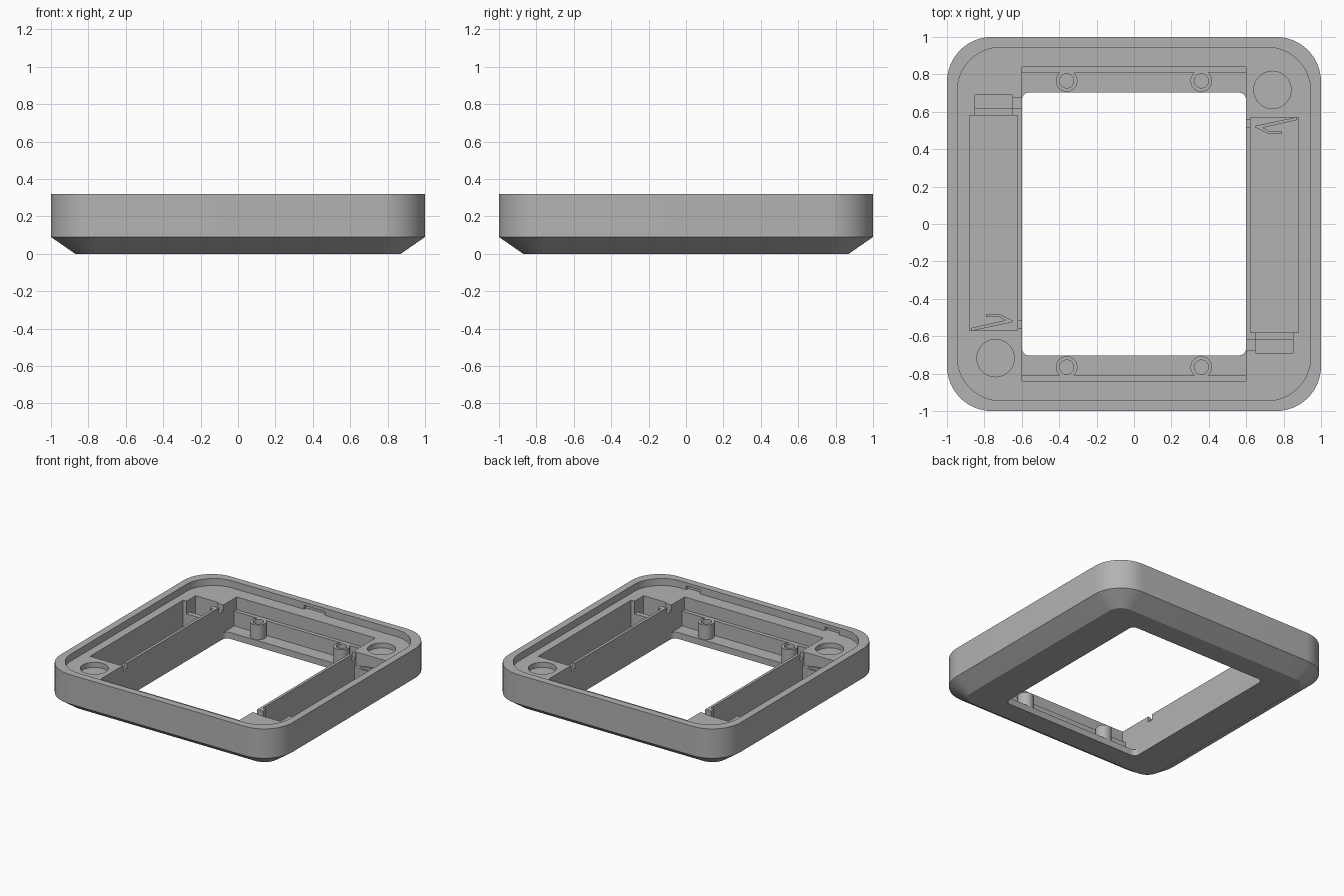
import bpy
import bmesh
import math

if "Cube" in bpy.data.objects:
    bpy.data.objects.remove(bpy.data.objects["Cube"], do_unlink=True)

grey = bpy.data.materials.new("plain grey")
grey.use_nodes = True
colour = (0.45, 0.45, 0.45, 1)
grey.diffuse_color = colour
grey.node_tree.nodes["Principled BSDF"].inputs["Base Color"].default_value = colour

FLOOR, STEP, LEDGE, TOP = 0.05, 0.165, 0.265, 0.32
OVER = 0.4  # cutters reach above the rim


def rounded(hx, hy, r, n=14):
    """Outline of a rounded rectangle centred on the origin."""
    pts = []
    for k, (sx, sy) in enumerate(((1, 1), (-1, 1), (-1, -1), (1, -1))):
        for i in range(n + 1):
            a = math.pi / 2 * (k + i / n)
            pts.append((sx * (hx - r) + r * math.cos(a), sy * (hy - r) + r * math.sin(a)))
    return pts


def circle(x, y, r, n=40):
    return [(x + r * math.cos(math.tau * i / n), y + r * math.sin(math.tau * i / n)) for i in range(n)]


def rect(x0, x1, y0, y1):
    return [(x0, y0), (x1, y0), (x1, y1), (x0, y1)]


def loft(name, rings):
    """Solid through a list of (outline, z) rings."""
    bm = bmesh.new()
    loops = [[bm.verts.new((x, y, z)) for x, y in pts] for pts, z in rings]
    for a, b in zip(loops, loops[1:]):
        for i in range(len(a)):
            j = (i + 1) % len(a)
            bm.faces.new((a[i], a[j], b[j], b[i]))
    bm.faces.new(loops[0][::-1])
    bm.faces.new(loops[-1])
    bmesh.ops.recalc_face_normals(bm, faces=bm.faces)
    mesh = bpy.data.meshes.new(name)
    bm.to_mesh(mesh)
    bm.free()
    mesh.materials.append(grey)
    ob = bpy.data.objects.new(name, mesh)
    bpy.context.collection.objects.link(ob)
    return ob


def combine(pts, z0, z1, operation="DIFFERENCE"):
    """Cut a prism from the frame, or add one to it."""
    tool = loft("tool", [(pts, z0), (pts, z1)])
    mod = frame.modifiers.new("combine", "BOOLEAN")
    mod.operation = operation
    mod.solver = "EXACT"
    mod.object = tool
    bpy.context.view_layer.objects.active = frame
    bpy.ops.object.modifier_apply(modifier=mod.name)
    bpy.data.objects.remove(tool, do_unlink=True)


def turned(pts, s):
    """Half turn about the centre when s is -1."""
    return [(s * x, s * y) for x, y in pts]


# Outer shell with a chamfered underside
frame = loft("frame", [(rounded(0.87, 0.87, 0.11), 0),
                       (rounded(1, 1, 0.24), 0.09),
                       (rounded(1, 1, 0.24), TOP)])

# Lid recess, stepped central bay and the window through the floor
combine(rounded(0.945, 0.945, 0.235), LEDGE, OVER)
combine(rect(-0.6, 0.6, -0.84, 0.84), STEP, OVER)
combine(rect(-0.6, 0.6, -0.81, 0.81), FLOOR, OVER)
combine(rounded(0.6, 0.703, 0.04, 6), -0.1, OVER)

# Screw posts and their holes
for x in (-0.36, 0.36):
    for y in (-0.765, 0.765):
        combine(circle(x, y, 0.058), FLOOR - 0.01, STEP, "UNION")
        combine(circle(x, y, 0.038), FLOOR + 0.01, OVER)

# Side bays, repeated by a half turn
clip = [(-0.872, -0.572), (-0.65, -0.525), (-0.645, -0.518), (-0.715, -0.483), (-0.79, -0.483),
        (-0.79, -0.497), (-0.72, -0.497), (-0.69, -0.515), (-0.872, -0.556)]
for s, side in ((1, "right"), (-1, "left")):
    combine(turned(rect(-0.88, -0.622, -0.57, 0.58), s), FLOOR, OVER)      # long bay
    combine(turned(rect(-0.85, -0.65, 0.57, 0.63), s), STEP, OVER)         # low beam
    combine(turned(rect(-0.85, -0.65, 0.62, 0.69), s), FLOOR, OVER)        # contact slot
    combine(turned(rect(-0.66, -0.59, 0.62, 0.675), s), 0.22, OVER)        # wire notches
    combine(turned(rect(-0.63, -0.59, -0.56, -0.515), s), 0.22, OVER)
    combine(turned(circle(-0.74, -0.717, 0.1), s), LEDGE - 0.04, OVER)     # round hollow
    pts = turned(clip, s)
    loft(side + "_contact_clip", [(pts, FLOOR - 0.01), (pts, 0.19)])

# Snap slots under the rim
for x, y, w in ((0, 0.945, 0.09), (-0.6, -0.945, 0.06), (0.6, -0.945, 0.06)):
    combine(rect(x - w, x + w, y - 0.025, y + 0.025), LEDGE, LEDGE + 0.03)

# Smooth the round corners, keep the edges crisp
bpy.ops.object.select_all(action="DESELECT")
frame.select_set(True)
bpy.context.view_layer.objects.active = frame
bpy.ops.object.shade_smooth_by_angle(angle=math.radians(25))
